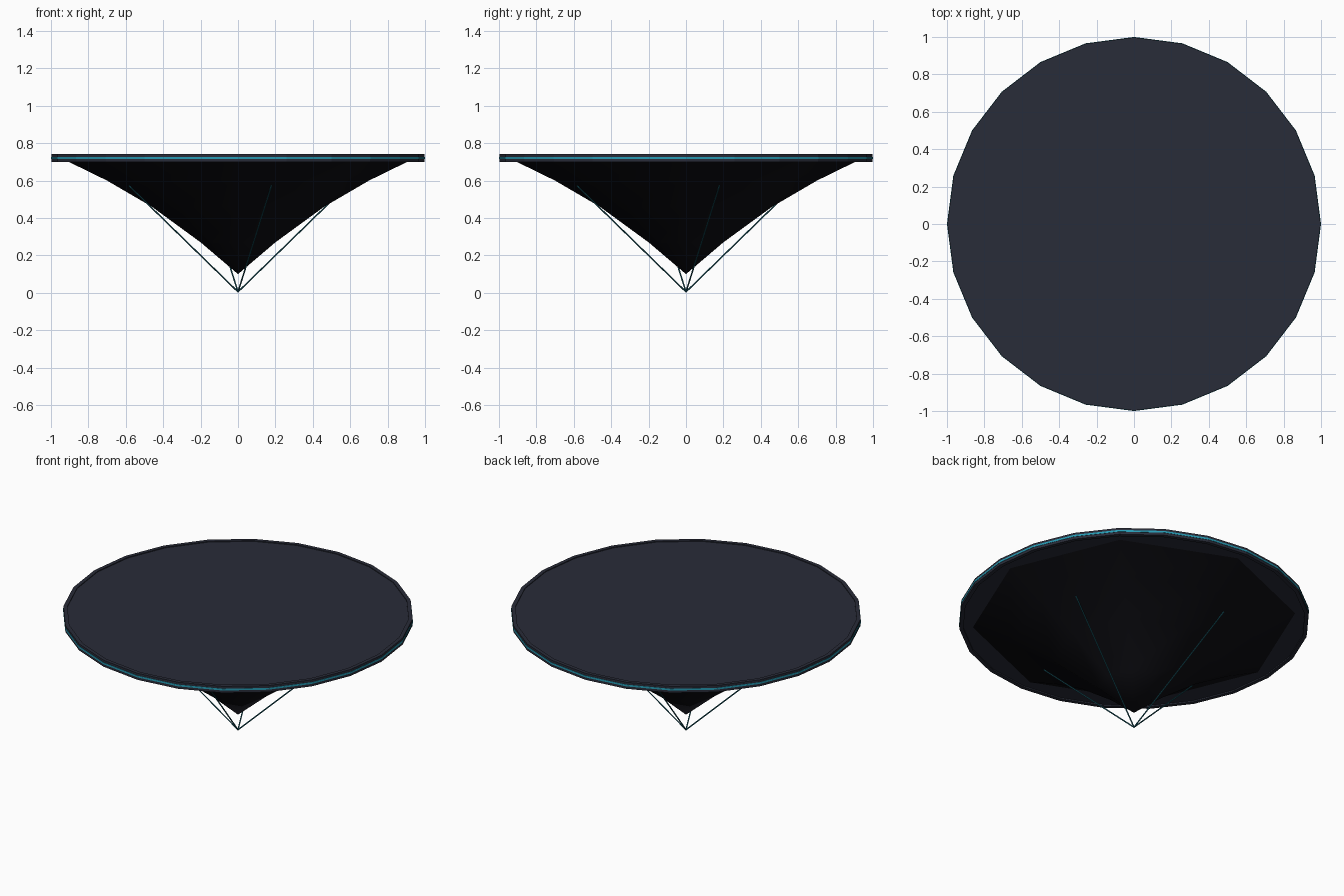
import bpy
from math import cos, sin, pi, atan2
from mathutils import Vector

if "Cube" in bpy.data.objects:
    bpy.data.objects.remove(bpy.data.objects["Cube"])


def material(name, rgb):
    m = bpy.data.materials.new(name)
    m.diffuse_color = (*rgb, 1)
    m.use_nodes = True
    m.node_tree.nodes["Principled BSDF"].inputs["Base Color"].default_value = m.diffuse_color
    return m


slate = material("slate", (0.022, 0.025, 0.04))
black = material("black", (0.004, 0.004, 0.006))
cyan = material("cyan", (0.02, 0.33, 0.46))
teal = material("teal", (0.012, 0.12, 0.16))


def lathe(name, profile, sides, mat, closed=False, smooth=False):
    """Turn an (r, z) profile around z; a zero radius becomes a single pole."""
    verts, rows, faces = [], [], []
    for r, z in profile:
        start = len(verts)
        if r == 0:
            verts.append((0, 0, z))
            rows.append([start] * sides)
        else:
            for i in range(sides):
                a = 2 * pi * i / sides
                verts.append((r * cos(a), r * sin(a), z))
            rows.append(list(range(start, start + sides)))
    pairs = list(zip(rows, rows[1:]))
    if closed:
        pairs.append((rows[-1], rows[0]))
    for lo, hi in pairs:
        for i in range(sides):
            j = (i + 1) % sides
            quad = [lo[i], lo[j], hi[j], hi[i]]
            faces.append(list(dict.fromkeys(quad)))
    mesh = bpy.data.meshes.new(name)
    mesh.from_pydata(verts, [], faces)
    mesh.materials.append(mat)
    mesh.polygons.foreach_set("use_smooth", [smooth] * len(mesh.polygons))
    obj = bpy.data.objects.new(name, mesh)
    bpy.context.collection.objects.link(obj)
    return obj


# Round top panel, slightly recessed in its rim
lathe("table_top", [(0, 0.708), (0.985, 0.708), (0.985, 0.736), (0, 0.736)], 24, slate)
lathe("rim", [(0.975, 0.7), (0.998, 0.7), (0.998, 0.741), (0.975, 0.741)], 24, slate, closed=True)

# Glowing strip around the edge
lathe("edge_strip", [(0.99, 0.716), (1.0, 0.716), (1.0, 0.727), (0.99, 0.727)], 24, cyan, closed=True)

# Eight-sided flared underside
lathe("underside", [(0, 0.1), (0.2, 0.27), (0.46, 0.46), (0.7, 0.6), (0.925, 0.71)],
      8, black, smooth=True)

# Four thin struts meeting at the bottom point
foot = Vector((0, 0, 0.005))
for k in range(4):
    a = atan2(0.175, 0.57) + k * pi / 2
    end = Vector((0.61 * cos(a), 0.61 * sin(a), 0.573))
    d = end - foot
    bpy.ops.mesh.primitive_cylinder_add(vertices=6, radius=0.004, depth=d.length,
                                        location=(foot + end) / 2)
    strut = bpy.context.object
    strut.name = f"strut_{k + 1}"
    strut.rotation_euler = d.to_track_quat('Z', 'Y').to_euler()
    strut.data.materials.append(teal)
